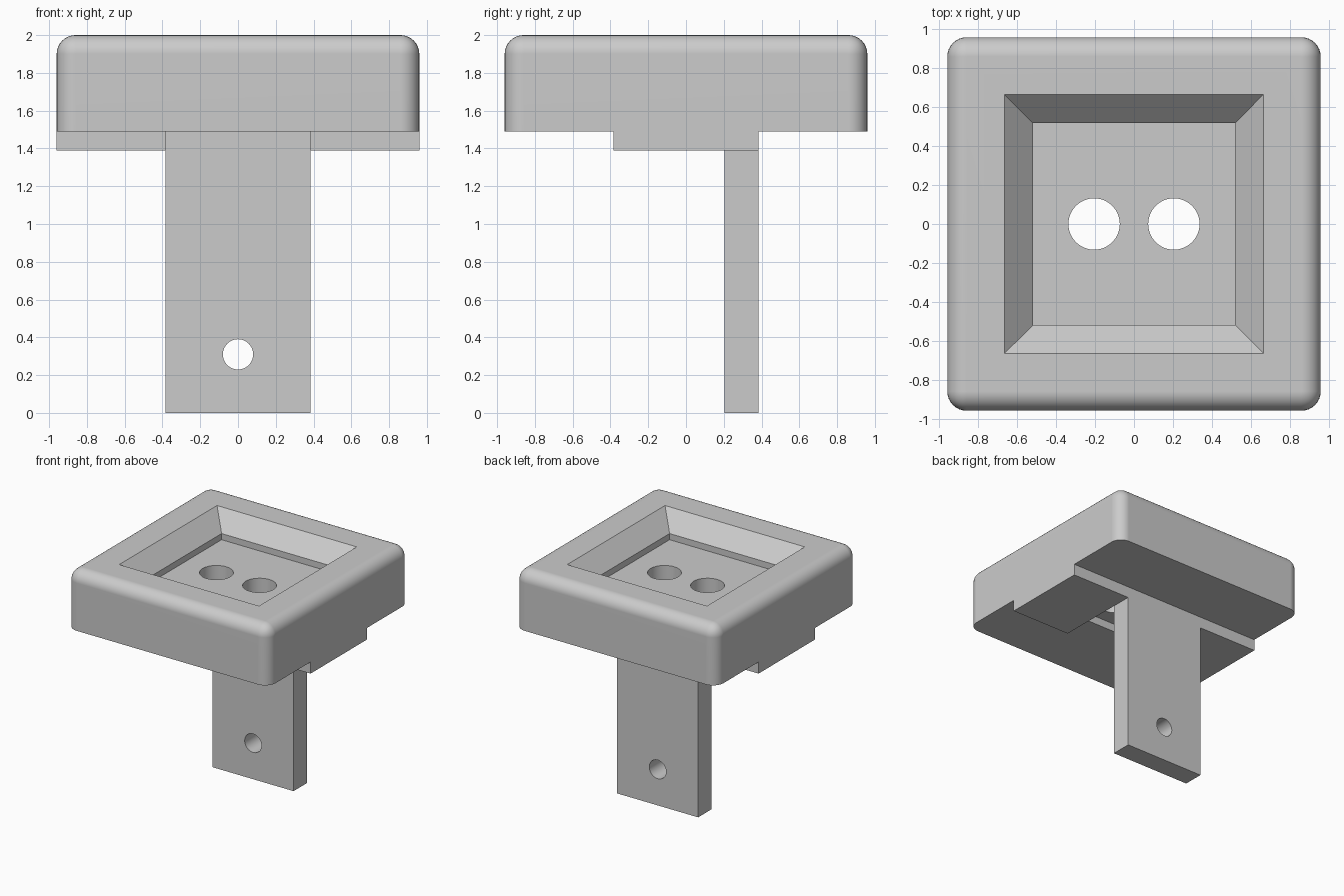
import bpy, bmesh, math
from mathutils import Matrix, Vector

cube = bpy.data.objects.get("Cube")
if cube:
    bpy.data.objects.remove(cube, do_unlink=True)

grey = bpy.data.materials.new("plain grey")
grey.use_nodes = True
grey.diffuse_color = (0.6, 0.6, 0.6, 1)
grey.node_tree.nodes["Principled BSDF"].inputs["Base Color"].default_value = (0.6, 0.6, 0.6, 1)


def finish(name, bm):
    bmesh.ops.recalc_face_normals(bm, faces=bm.faces)
    mesh = bpy.data.meshes.new(name)
    bm.to_mesh(mesh)
    bm.free()
    mesh.materials.append(grey)
    ob = bpy.data.objects.new(name, mesh)
    bpy.context.collection.objects.link(ob)
    return ob


def box_bm(lo, hi):
    lo, hi = Vector(lo), Vector(hi)
    bm = bmesh.new()
    bmesh.ops.create_cube(bm, size=1)
    bmesh.ops.scale(bm, vec=hi - lo, verts=bm.verts)
    bmesh.ops.translate(bm, vec=(lo + hi) / 2, verts=bm.verts)
    return bm


def box(name, lo, hi):
    return finish(name, box_bm(lo, hi))


def rod(name, centre, radius, depth, turn=0):
    bm = bmesh.new()
    place = Matrix.Translation(centre) @ Matrix.Rotation(turn, 4, 'X')
    bmesh.ops.create_cone(bm, cap_ends=True, segments=48, radius1=radius,
                          radius2=radius, depth=depth, matrix=place)
    return finish(name, bm)


def cut(ob, cutter):
    cutter.hide_render = True
    mod = ob.modifiers.new("cut", 'BOOLEAN')
    mod.operation, mod.solver, mod.object = 'DIFFERENCE', 'EXACT', cutter
    bpy.context.view_layer.objects.active = ob
    bpy.ops.object.modifier_apply(modifier=mod.name)
    bpy.data.objects.remove(cutter, do_unlink=True)


def smooth(ob):
    bpy.ops.object.select_all(action='DESELECT')
    ob.select_set(True)
    bpy.context.view_layer.objects.active = ob
    bpy.ops.object.shade_smooth_by_angle(angle=math.radians(30))
    ob.modifiers.new("even shading", 'WEIGHTED_NORMAL').keep_sharp = True


HALF, TOP, BASE, RAIL = 0.96, 2.0, 1.49, 1.39

# Head block, rounded everywhere except around its underside
bm = box_bm((-HALF, -HALF, BASE), (HALF, HALF, TOP))
rounded = [e for e in bm.edges if max(v.co.z for v in e.verts) > TOP - 0.01]
bmesh.ops.bevel(bm, geom=rounded, offset=0.1, segments=8, profile=0.5, affect='EDGES')
head = finish("head_block", bm)

# Square basin: sloping sides, then a short upright wall down to the floor
bm = bmesh.new()
rings = []
for half, z in ((0.52, 1.8), (0.52, 1.853), (0.665, TOP), (0.665, 2.1)):
    rings.append([bm.verts.new((sx * half, sy * half, z))
                  for sx, sy in ((-1, -1), (1, -1), (1, 1), (-1, 1))])
for a, b in zip(rings, rings[1:]):
    for i in range(4):
        j = (i + 1) % 4
        bm.faces.new((a[i], a[j], b[j], b[i]))
bm.faces.new(rings[0])
bm.faces.new(rings[-1])
cut(head, finish("basin_cutter", bm))

# Shallow recess underneath and two holes through the floor
cut(head, box("recess_cutter", (-0.38, -0.25, 1.4), (0.38, 0.2, 1.56)))
for side in (-1, 1):
    cut(head, rod("floor_hole_cutter", (side * 0.205, 0, 1.7), 0.132, 1))
smooth(head)

# Rails on the underside, either side of the channel
for side, name in ((-1, "right_rail"), (1, "left_rail")):
    xs = sorted((side * 0.385, side * HALF))
    box(name, (xs[0], -0.385, RAIL), (xs[1], 0.385, BASE))

# Hanging tongue with a fixing hole
tongue = box("tongue", (-0.385, 0.205, 0), (0.385, 0.385, BASE))
cut(tongue, rod("fixing_hole_cutter", (0, 0.3, 0.31), 0.08, 1, math.pi / 2))
smooth(tongue)
